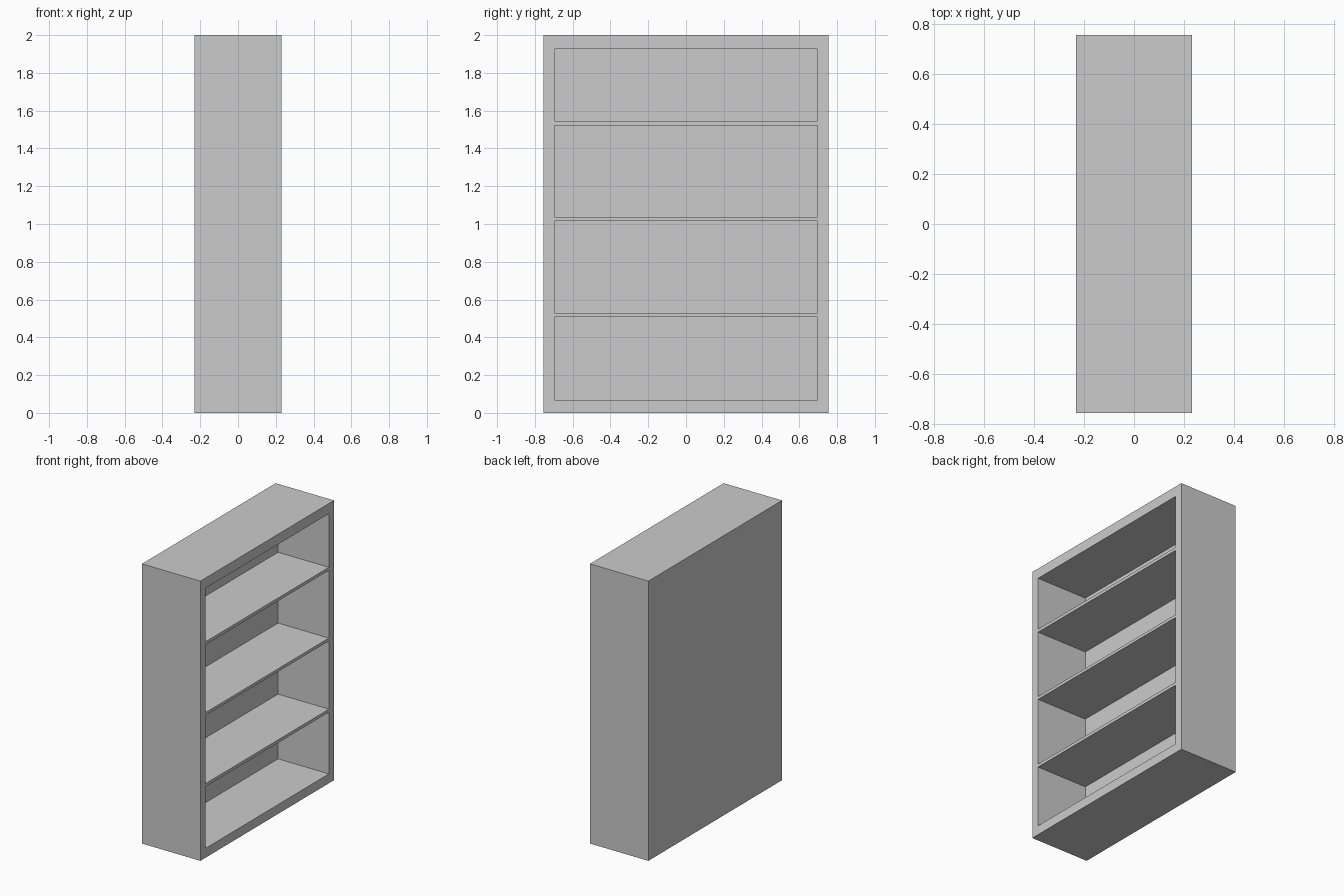
import bpy

if "Cube" in bpy.data.objects:
    bpy.data.objects.remove(bpy.data.objects["Cube"])

DEPTH, WIDTH, HEIGHT = 0.462, 1.51, 2.0
BACK_X = -0.171          # inner face of the back panel
INNER_Y = 0.697          # half width of the openings
# bottom and top of each compartment
BAYS = [(0.067, 0.508), (0.53, 1.017), (1.038, 1.522), (1.544, 1.927)]


def box(name, lo, hi):
    centre = [(a + b) / 2 for a, b in zip(lo, hi)]
    bpy.ops.mesh.primitive_cube_add(size=1, location=centre)
    ob = bpy.context.object
    ob.name = name
    ob.scale = [b - a for a, b in zip(lo, hi)]
    bpy.ops.object.transform_apply(location=True, rotation=False, scale=True)
    return ob


# Solid bookcase body
body = box("bookcase", (-DEPTH / 2, -WIDTH / 2, 0), (DEPTH / 2, WIDTH / 2, HEIGHT))

# Hollow out the compartments, open on +x; shelves remain between them
for z0, z1 in BAYS:
    cutter = box("bay_cutter", (BACK_X, -INNER_Y, z0), (DEPTH, INNER_Y, z1))
    cutter.hide_render = True
    mod = body.modifiers.new("bay", 'BOOLEAN')
    mod.operation = 'DIFFERENCE'
    mod.solver = 'EXACT'
    mod.object = cutter
    bpy.context.view_layer.objects.active = body
    bpy.ops.object.modifier_apply(modifier=mod.name)
    bpy.data.objects.remove(cutter, do_unlink=True)
